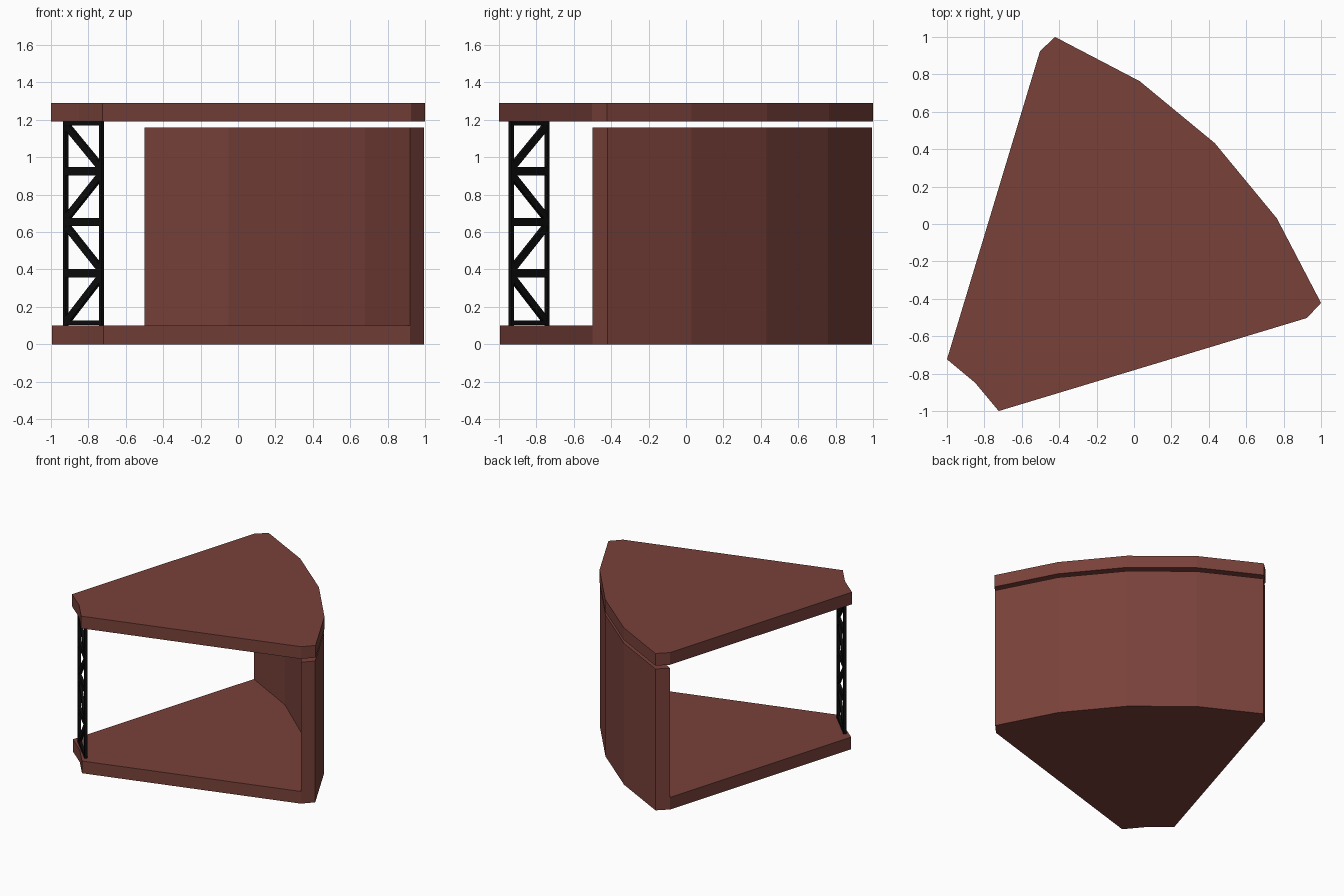
import bpy, bmesh, math
from mathutils import Vector, Matrix

if "Cube" in bpy.data.objects:
    bpy.data.objects.remove(bpy.data.objects["Cube"])


def material(name, rgb):
    m = bpy.data.materials.new(name)
    m.diffuse_color = (*rgb, 1)
    m.use_nodes = True
    m.node_tree.nodes["Principled BSDF"].inputs["Base Color"].default_value = m.diffuse_color
    return m


BROWN = material("red_brown", (0.19, 0.053, 0.042))
BLACK = material("black", (0.004, 0.004, 0.004))


def add_object(name, bm, mat):
    bmesh.ops.recalc_face_normals(bm, faces=bm.faces)
    me = bpy.data.meshes.new(name)
    bm.to_mesh(me)
    bm.free()
    me.materials.append(mat)
    ob = bpy.data.objects.new(name, me)
    bpy.context.collection.objects.link(ob)
    return ob


def prism(name, outline, z0, z1, mat):
    bm = bmesh.new()
    face = bm.faces.new([bm.verts.new((x, y, z0)) for x, y in outline])
    ext = bmesh.ops.extrude_face_region(bm, geom=[face], use_keep_orig=True)
    top = [v for v in ext["geom"] if isinstance(v, bmesh.types.BMVert)]
    bmesh.ops.translate(bm, verts=top, vec=(0, 0, z1 - z0))
    return add_object(name, bm, mat)


# Plan arcs, symmetric about the diagonal x = y
outer = [(-0.42, 0.995), (0.03, 0.76), (0.43, 0.43), (0.76, 0.03), (0.995, -0.42)]
inner = [(-0.50, 0.92), (-0.05, 0.68), (0.34, 0.34), (0.68, -0.05), (0.92, -0.50)]
nose = [(-0.72, -0.995), (-0.845, -0.845), (-0.995, -0.72)]
slab = outer + [inner[-1]] + nose + [inner[0]]

# Floor, roof and curved rear wall
prism("floor_slab", slab, 0.0, 0.10, BROWN)
prism("roof_slab", [(x * 1.005, y * 1.005) for x, y in slab], 1.19, 1.29, BROWN)
prism("rear_wall", outer + inner[::-1], 0.10, 1.16, BROWN)

# Lattice panel across the narrow end, built in its own plane (s, z)
center = Vector((-0.825, -0.838, 0))
along = Vector((1, -1, 0)).normalized()
normal = Vector((1, 1, 0)).normalized()
HALF, DEPTH = 0.143, 0.022
lattice = bmesh.new()


def bar(a, b, width, depth=DEPTH):
    p, q = [center + along * s + Vector((0, 0, z)) for s, z in (a, b)]
    d = q - p
    u = d.normalized()
    side = u.cross(normal)
    rot = Matrix((u, side, normal)).transposed().to_4x4()
    m = Matrix.Translation((p + q) / 2) @ rot @ Matrix.Diagonal((d.length, width, depth, 1))
    bmesh.ops.create_cube(lattice, size=1, matrix=m)


# Uprights, rungs and diagonals
for s in (-HALF + 0.008, HALF - 0.008):
    bar((s, 0.10), (s, 1.19), 0.018)
levels = [1.19, 0.925, 0.653, 0.38, 0.10]
for z in levels[1:-1]:
    bar((-HALF, z), (HALF, z), 0.044)
bar((-HALF, 1.18), (HALF, 1.18), 0.02)
bar((-HALF, 0.115), (HALF, 0.115), 0.025)
for i in range(4):
    d = -1 if i % 2 == 0 else 1
    e = HALF - 0.018
    bar((d * e, levels[i] - 0.025), (-d * e, levels[i + 1] + 0.025), 0.038, DEPTH * 0.9)
add_object("lattice_panel", lattice, BLACK)
